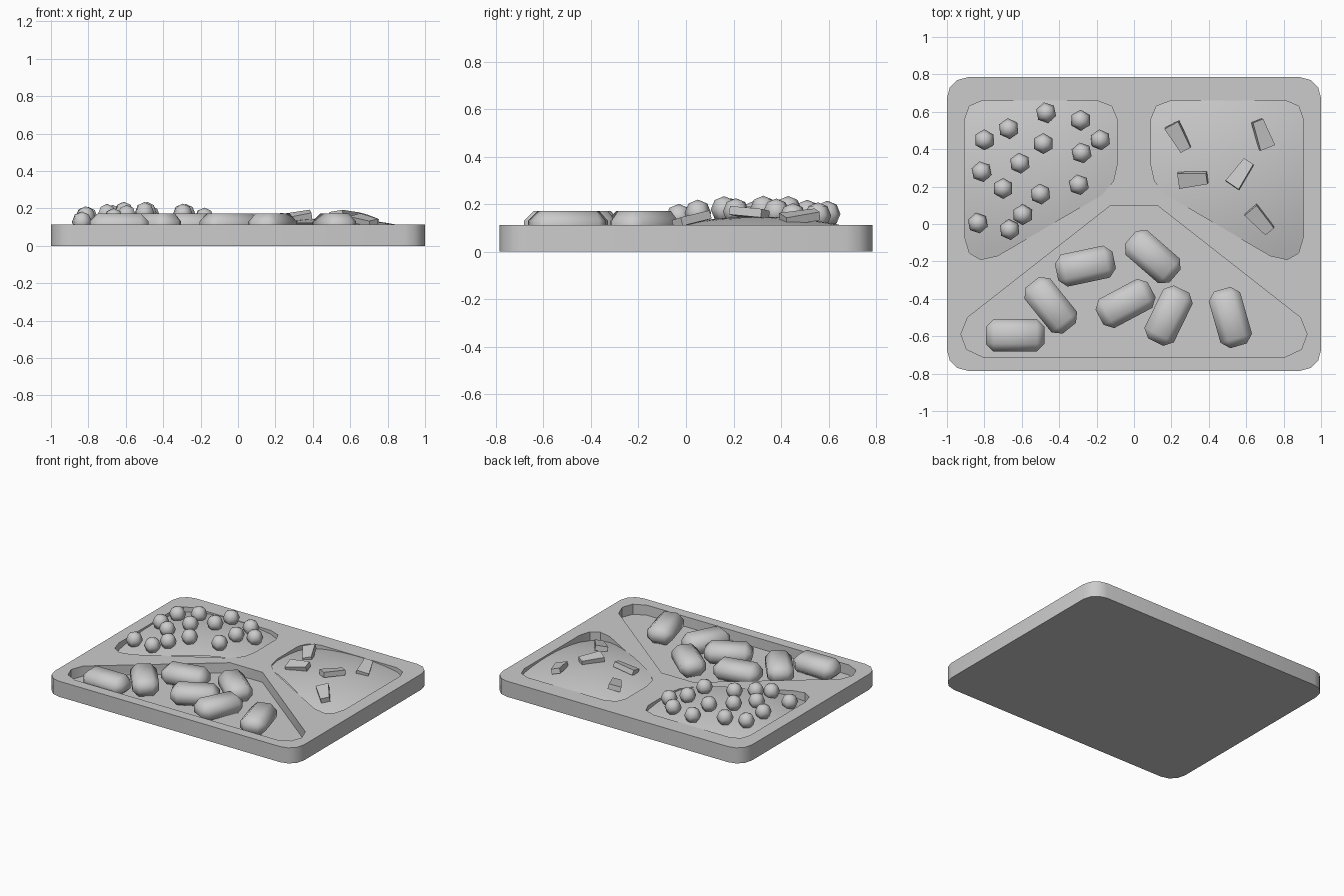
import bpy, bmesh, math
from mathutils import Vector, Matrix, Euler

cube = bpy.data.objects.get("Cube")
if cube:
    bpy.data.objects.remove(cube, do_unlink=True)

RIM, FLOOR = 0.113, 0.04
GREY = (0.6, 0.6, 0.6, 1.0)
mat = bpy.data.materials.new("plain grey")
mat.use_nodes = True
mat.diffuse_color = GREY
mat.node_tree.nodes["Principled BSDF"].inputs["Base Color"].default_value = GREY


def finish(bm, name, angle=None):
    """Turn a bmesh into an object; angle None keeps flat faces."""
    bmesh.ops.recalc_face_normals(bm, faces=bm.faces)
    mesh = bpy.data.meshes.new(name)
    bm.to_mesh(mesh)
    bm.free()
    mesh.materials.append(mat)
    if angle:
        mesh.shade_smooth()
        mesh.set_sharp_from_angle(angle=math.radians(angle))
    obj = bpy.data.objects.new(name, mesh)
    bpy.context.scene.collection.objects.link(obj)
    return obj


def prism(bm, outline, z0, z1):
    base = bm.faces.new([bm.verts.new((x, y, z0)) for x, y in outline])
    out = bmesh.ops.extrude_face_region(bm, geom=[base], use_keep_orig=True)
    top = [g for g in out["geom"] if isinstance(g, bmesh.types.BMVert)]
    bmesh.ops.translate(bm, verts=top, vec=(0, 0, z1 - z0))


def mirrored(points):
    return [(-x, y) for x, y in reversed(points)]


# Pocket outlines
half_front = [(0.81, -0.71), (0.895, -0.67), (0.925, -0.59), (0.89, -0.5), (0.13, 0.095)]
front_pocket = half_front + mirrored(half_front)
left_pocket = [(0.09, 0.56), (0.12, 0.63), (0.2, 0.66), (0.81, 0.66), (0.88, 0.63),
               (0.905, 0.56), (0.905, -0.07), (0.88, -0.155), (0.82, -0.19),
               (0.73, -0.17), (0.17, 0.155), (0.11, 0.23), (0.09, 0.32)]
right_pocket = mirrored(left_pocket)

# Tray slab with rounded corners
R = 0.112
tray_outline = []
for i, (sx, sy) in enumerate([(1, 1), (-1, 1), (-1, -1), (1, -1)]):
    for k in range(4):
        a = math.radians(90 * i + 30 * k)
        tray_outline.append((sx * (1 - R) + R * math.cos(a),
                             sy * (0.785 - R) + R * math.sin(a)))
bm = bmesh.new()
prism(bm, tray_outline, 0, RIM)
tray = finish(bm, "tray")

# Cut the three pockets
bm = bmesh.new()
for outline in (front_pocket, left_pocket, right_pocket):
    prism(bm, outline, FLOOR, 0.3)
cutter = finish(bm, "pocket_cutter")
cutter.hide_render = True
cut = tray.modifiers.new("pockets", 'BOOLEAN')
cut.operation, cut.solver, cut.object = 'DIFFERENCE', 'EXACT', cutter
graph = bpy.context.evaluated_depsgraph_get()
tray.data = bpy.data.meshes.new_from_object(tray.evaluated_get(graph))
tray.modifiers.clear()
bpy.data.objects.remove(cutter, do_unlink=True)
tray.data.shade_smooth()
tray.data.set_sharp_from_angle(angle=math.radians(40))


# Food mounds filling the back pockets
def mound_height(x, y):
    return max(FLOOR + 0.005, 0.147 - 0.28 * ((abs(x) - 0.5) ** 2 + (y - 0.3) ** 2))


def mound(name, outline):
    side = 1 if outline[0][0] > 0 else -1
    centre = Vector((0.5 * side, 0.3))
    path = []
    for a, b in zip(outline, outline[1:] + outline[:1]):
        a, b = Vector(a), Vector(b)
        steps = max(1, round((b - a).length / 0.09))
        path += [a.lerp(b, s / steps) for s in range(steps)]
    bm = bmesh.new()
    rings = []
    for r in range(8):
        pts = [centre.lerp(p, 1 - r / 8) for p in path]
        rings.append([bm.verts.new((p.x, p.y, mound_height(p.x, p.y))) for p in pts])
    n = len(path)
    for low, high in zip(rings, rings[1:]):
        for i in range(n):
            bm.faces.new((low[i], low[(i + 1) % n], high[(i + 1) % n], high[i]))
    tip = bm.verts.new((centre.x, centre.y, mound_height(*centre)))
    for i in range(n):
        bm.faces.new((rings[-1][i], rings[-1][(i + 1) % n], tip))
    obj = finish(bm, name, 60)
    if obj.data.polygons[0].normal.z < 0:
        obj.data.flip_normals()


mound("left_mound", left_pocket)
mound("right_mound", right_pocket)

# Peas on the right mound
peas = [(-0.8, 0.45), (-0.67, 0.51), (-0.47, 0.595), (-0.285, 0.555), (-0.18, 0.45),
        (-0.28, 0.38), (-0.485, 0.43), (-0.61, 0.325), (-0.815, 0.28), (-0.7, 0.19),
        (-0.5, 0.16), (-0.295, 0.21), (-0.595, 0.05), (-0.665, -0.03), (-0.835, 0.005)]
for i, (x, y) in enumerate(peas):
    bm = bmesh.new()
    bmesh.ops.create_uvsphere(bm, u_segments=6, v_segments=4, radius=0.056)
    bmesh.ops.transform(bm, verts=bm.verts,
                        matrix=Matrix.Translation((x, y, mound_height(x, y) + 0.036))
                        @ Matrix.Rotation(0.1 * (i % 3), 4, 'Z'))
    finish(bm, f"pea_{i + 1}", 80)

# Chunky nuggets in the front pocket: x, y, turn in degrees
nuggets = [(-0.26, -0.225, 12), (0.1, -0.175, -41), (-0.445, -0.435, -51),
           (-0.045, -0.425, 28), (0.185, -0.49, 64), (0.515, -0.5, -74), (-0.635, -0.595, 0)]
for i, (x, y, turn) in enumerate(nuggets):
    bm = bmesh.new()
    bmesh.ops.create_cube(bm, size=1)
    bmesh.ops.scale(bm, verts=bm.verts, vec=(0.315, 0.175, 0.132))
    bmesh.ops.bevel(bm, geom=bm.edges[:], offset=0.042, segments=1, affect='EDGES')
    bmesh.ops.transform(bm, verts=bm.verts,
                        matrix=Matrix.Translation((x, y, 0.106))
                        @ Matrix.Rotation(math.radians(turn), 4, 'Z'))
    finish(bm, f"nugget_{i + 1}", 80)

# Tapered chips on the left mound: x, y, turn, pitch, roll in degrees
chips = [(0.24, 0.465, -60, 8, 14), (0.315, 0.24, 5, -10, 16), (0.685, 0.48, 110, -8, 14),
         (0.57, 0.27, 55, 4, -8), (0.675, 0.02, -48, 10, 12)]
for i, (x, y, turn, pitch, roll) in enumerate(chips):
    bm = bmesh.new()
    bmesh.ops.create_cube(bm, size=1)
    for v in bm.verts:
        v.co = (v.co.x * 0.155, v.co.y * (0.085 if v.co.x < 0 else 0.06), v.co.z * 0.036)
    spin = Euler([math.radians(d) for d in (roll, pitch, turn)]).to_matrix().to_4x4()
    bmesh.ops.transform(bm, verts=bm.verts,
                        matrix=Matrix.Translation((x, y, mound_height(x, y) + 0.018)) @ spin)
    finish(bm, f"chip_{i + 1}")
